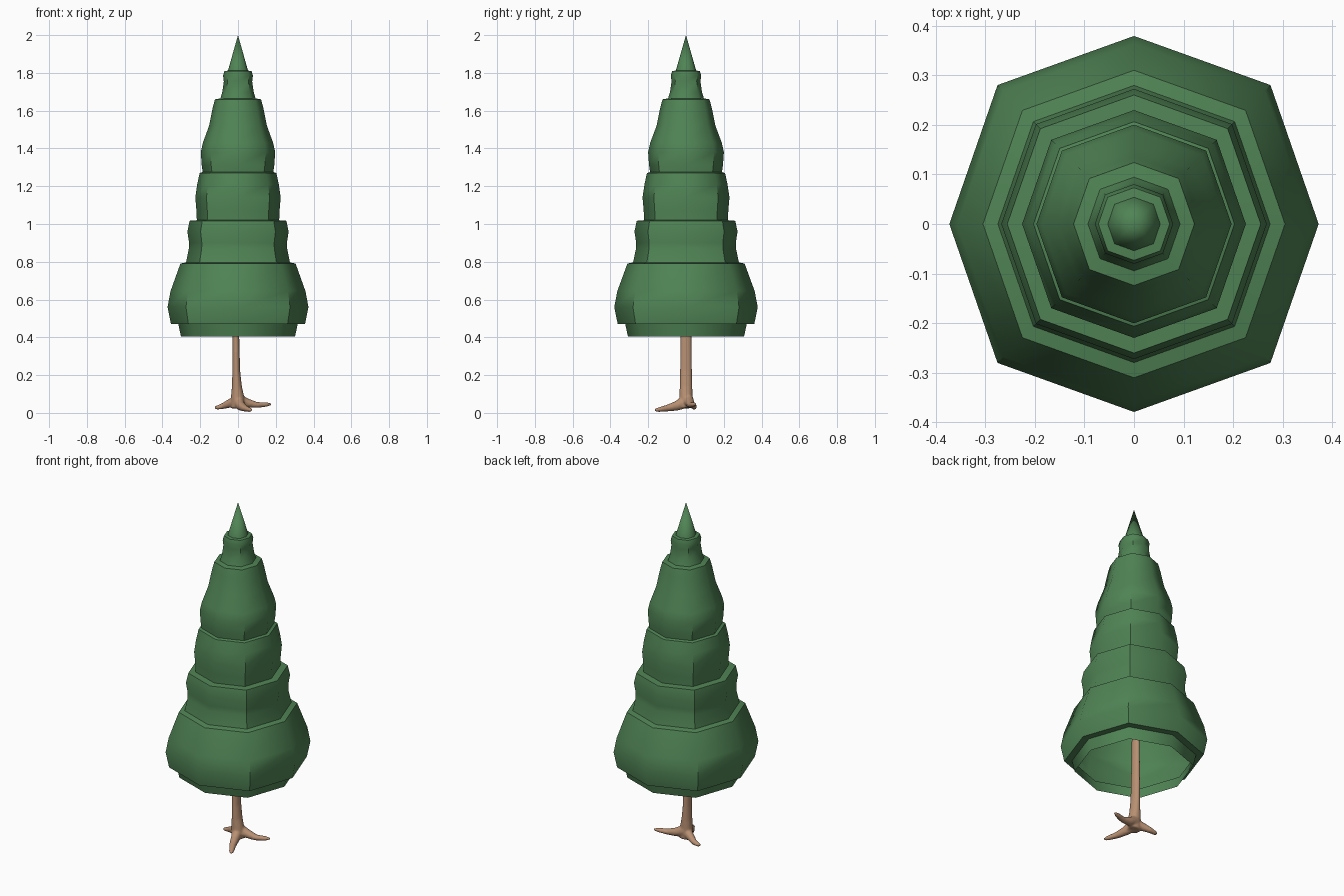
import bpy, bmesh, math
from mathutils import Vector

if "Cube" in bpy.data.objects:
    bpy.data.objects.remove(bpy.data.objects["Cube"])


def material(name, color):
    m = bpy.data.materials.new(name)
    m.diffuse_color = color
    m.use_nodes = True
    m.node_tree.nodes["Principled BSDF"].inputs["Base Color"].default_value = m.diffuse_color
    return m


def mesh_object(name, bm, mat):
    bmesh.ops.recalc_face_normals(bm, faces=bm.faces[:])
    me = bpy.data.meshes.new(name)
    bm.to_mesh(me)
    bm.free()
    me.materials.append(mat)
    ob = bpy.data.objects.new(name, me)
    bpy.context.collection.objects.link(ob)
    bpy.ops.object.select_all(action='DESELECT')
    ob.select_set(True)
    bpy.context.view_layer.objects.active = ob
    return ob


def bridge(bm, a, b):
    n = len(a)
    for i in range(n):
        bm.faces.new((a[i], a[(i + 1) % n], b[(i + 1) % n], b[i]))


green = material("needles", (0.08, 0.23, 0.09, 1))
brown = material("bark", (0.48, 0.28, 0.17, 1))

# Foliage: one open eight-sided shell, stepped tiers as (radius, height)
profile = [
    (0.302, 0.405), (0.316, 0.47), (0.355, 0.47), (0.373, 0.56), (0.357, 0.645),
    (0.305, 0.79), (0.275, 0.797), (0.26, 0.87), (0.259, 0.90), (0.268, 0.96),
    (0.256, 1.017), (0.218, 1.02), (0.22, 1.07), (0.226, 1.14), (0.216, 1.21),
    (0.203, 1.27), (0.187, 1.275), (0.192, 1.31), (0.197, 1.38), (0.186, 1.43),
    (0.153, 1.52), (0.134, 1.615), (0.122, 1.66), (0.093, 1.665), (0.083, 1.70),
    (0.075, 1.755), (0.079, 1.785), (0.072, 1.81), (0.053, 1.812),
]
bm = bmesh.new()
rings = []
for r, z in profile:
    ring = []
    for i in range(8):
        a = i * math.pi / 4
        k = 1.045 if i % 2 else 1.0
        ring.append(bm.verts.new((r * k * math.cos(a), r * k * 1.018 * math.sin(a), z)))
    rings.append(ring)
for a, b in zip(rings, rings[1:]):
    bridge(bm, a, b)
tip = bm.verts.new((0, 0, 2.0))
for i in range(8):
    bm.faces.new((rings[-1][i], rings[-1][(i + 1) % 8], tip))
mesh_object("foliage", bm, green)
bpy.ops.object.shade_smooth_by_angle(angle=math.radians(50))


# Tapered tube along points (x, y, z, radius side, radius up)
def tube(bm, pts, n=12):
    prev = None
    for i, p in enumerate(pts):
        c = Vector(p[:3])
        d = Vector(pts[min(i + 1, len(pts) - 1)][:3]) - Vector(pts[max(i - 1, 0)][:3])
        d.normalize()
        ref = Vector((0, 1, 0)) if abs(d.z) > 0.8 else Vector((0, 0, 1))
        side = d.cross(ref).normalized()
        up = side.cross(d).normalized()
        ring = [bm.verts.new(c + side * p[3] * math.cos(t) + up * p[4] * math.sin(t))
                for t in (2 * math.pi * k / n for k in range(n))]
        if prev:
            bridge(bm, prev, ring)
        else:
            bm.faces.new(ring[::-1])
        prev = ring
    bm.faces.new(prev)


# Trunk and three spreading roots, fused into one smooth form
bm = bmesh.new()
tube(bm, [(0, 0, 0.025, 0.036, 0.036), (-0.002, 0, 0.08, 0.036, 0.036),
          (-0.006, 0, 0.14, 0.027, 0.034), (-0.009, 0, 0.22, 0.021, 0.032),
          (-0.011, 0, 0.4, 0.018, 0.03), (-0.012, 0, 0.75, 0.015, 0.026)])
tube(bm, [(0, 0.01, 0.07, 0.03, 0.032), (0.05, 0.02, 0.052, 0.025, 0.024),
          (0.1, 0.025, 0.042, 0.018, 0.016), (0.15, 0.04, 0.044, 0.014, 0.012),
          (0.175, 0.05, 0.046, 0.007, 0.007)])
tube(bm, [(0, 0, 0.06, 0.03, 0.035), (0.015, -0.05, 0.037, 0.024, 0.026),
          (0.035, -0.1, 0.025, 0.019, 0.018), (0.06, -0.145, 0.017, 0.014, 0.012),
          (0.07, -0.165, 0.015, 0.008, 0.008)])
tube(bm, [(0, 0, 0.06, 0.03, 0.035), (-0.04, 0.02, 0.052, 0.023, 0.024),
          (-0.08, 0.04, 0.036, 0.017, 0.016), (-0.11, 0.043, 0.028, 0.014, 0.011),
          (-0.122, 0.042, 0.028, 0.008, 0.008)])
trunk = mesh_object("trunk_and_roots", bm, brown)
rm = trunk.modifiers.new("fuse", 'REMESH')
rm.mode = 'VOXEL'
rm.voxel_size = 0.006
rm.use_smooth_shade = True
sm = trunk.modifiers.new("soften", 'SMOOTH')
sm.factor = 0.5
sm.iterations = 4
